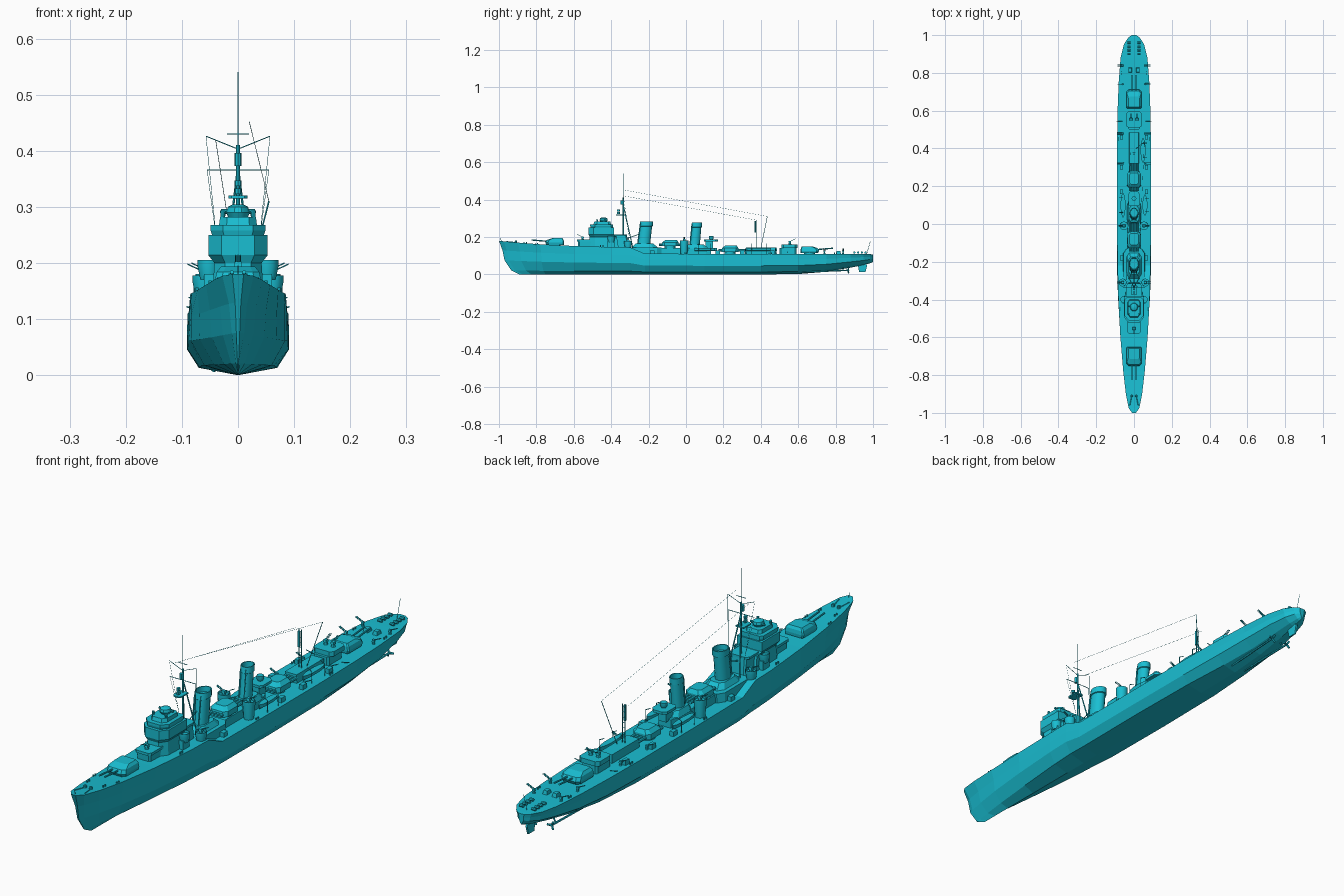
import bpy, bmesh, math
from mathutils import Vector


def loft(name, rings, smooth=False):
    """Skin a list of closed rings and cap both ends."""
    bm = bmesh.new()
    rows = [[bm.verts.new(p) for p in r] for r in rings]
    n = len(rows[0])
    for a, b in zip(rows, rows[1:]):
        for i in range(n):
            bm.faces.new((a[i], a[(i + 1) % n], b[(i + 1) % n], b[i]))
    bm.faces.new(rows[0])
    bm.faces.new(rows[-1])
    bmesh.ops.remove_doubles(bm, verts=bm.verts, dist=1e-5)
    bmesh.ops.recalc_face_normals(bm, faces=bm.faces)
    me = bpy.data.meshes.new(name)
    bm.to_mesh(me)
    bm.free()
    ob = bpy.data.objects.new(name, me)
    bpy.context.collection.objects.link(ob)
    me.materials.append(paint)
    if smooth:
        bpy.context.view_layer.objects.active = ob
        ob.select_set(True)
        bpy.ops.object.shade_smooth_by_angle(angle=math.radians(35))
        ob.select_set(False)
    return ob


def block(name, sections, front=0.0, back=0.0, x=0.0):
    """Stack of chamfered plans; each section is (z, half width, y front, y back)."""
    rings = []
    for z, w, a, b in sections:
        cf, cb, d = 1 - front, 1 - back, (b - a) * 0.45
        rings.append([(x + px, py, z) for px, py in (
            (-w * cf, a), (w * cf, a), (w, a + d * front), (w, b - d * back),
            (w * cb, b), (-w * cb, b), (-w, b - d * back), (-w, a + d * front))])
    return loft(name, rings)


def stack(name, x, y, sections, n=16):
    """Round or oval tower; each section is (z, rx, ry, y shift)."""
    return loft(name, [[(x + rx * math.cos(2 * math.pi * i / n),
                         y + dy + ry * math.sin(2 * math.pi * i / n), z)
                        for i in range(n)] for z, rx, ry, dy in sections], True)


def tube(name, p, q, r, n=6):
    p, q = Vector(p), Vector(q)
    rot = (q - p).to_track_quat('Z', 'Y')
    return loft(name, [[c + rot @ Vector((r * math.cos(2 * math.pi * i / n),
                                          r * math.sin(2 * math.pi * i / n), 0))
                        for i in range(n)] for c in (p, q)])


paint = bpy.data.materials.new("hull_paint")
paint.diffuse_color = (0.01, 0.52, 0.65, 1)

# Hull: y, deck / mid / chine half widths, keel z, deck z
stations = [
    (-1.0, .010, .003, .001, 0, .180), (-.975, .028, .011, .004, 0, .177),
    (-.90, .043, .027, .012, 0, .170), (-.78, .057, .047, .025, 0, .161),
    (-.60, .072, .068, .042, 0, .152), (-.40, .083, .084, .060, 0, .146),
    (-.30, .085, .088, .065, 0, .145), (-.22, .088, .090, .068, 0, .111),
    (.10, .090, .091, .070, 0, .110), (.40, .090, .090, .066, 0, .110),
    (.60, .087, .085, .054, .002, .110), (.75, .081, .076, .040, .014, .110),
    (.88, .071, .060, .028, .036, .110), (.95, .054, .044, .020, .050, .109),
    (.985, .032, .025, .010, .060, .108), (1.0, .012, .009, .004, .066, .107)]
rings = []
for y, dw, mw, cw, kz, dz in stations:
    rake = .11 * max(0, (-.7 - y) / .3)
    h = dz - kz
    half = [(0, kz, 1), (cw, kz + .12 * h, .6), (mw, kz + .42 * h, .27),
            (mw * .7 + dw * .3, kz + .72 * h, .17), (dw, dz, 0)]
    rings.append([(w, y + rake * f, z) for w, z, f in half] +
                 [(-w, y + rake * f, z) for w, z, f in reversed(half[1:])])
loft("hull", rings)

# Rudder, shafts and propellers
block("rudder", [(.014, .003, .925, .96), (.045, .004, .92, .968), (.07, .004, .93, .96)])
for s in (-1, 1):
    tube("propeller_shaft", (s * .03, .62, .012), (s * .036, .87, .022), .004)
    tube("shaft_strut", (s * .035, .84, .02), (s * .02, .84, .05), .003)
    for k in range(3):
        a = k * 2.094
        tube("propeller_blade", (s * .036, .865, .022),
             (s * .036 + .017 * math.cos(a), .87, .022 + .017 * math.sin(a)), .004)


# Main gun turrets
def turret(y, z, d):
    def sec(dz, w, f, b):
        return (z + dz, w, *sorted((y + d * f, y + d * b)))
    fr, bk = (.3, .12) if d < 0 else (.12, .3)
    stack("turret_ring", 0, y, [(z - .01, .03, .03, 0), (z + .008, .03, .03, 0)])
    block("turret_shield", [sec(.006, .038, .046, -.047), sec(.018, .041, .052, -.048),
                            sec(.032, .038, .044, -.046), sec(.042, .030, .014, -.040)], fr, bk)
    for s in (-1, 1):
        tube("turret_barrel", (s * .011, y + d * .03, z + .024),
             (s * .011, y + d * .125, z + .032), .0034, 8)


turret(-.70, .152, -1)
turret(.66, .108, 1)


# Light anti-aircraft guns
def aa_gun(x, y, z, dx, dy, r=.012):
    stack("gun_pedestal", x, y, [(z, r * .7, r * .7, 0), (z + .012, r * .35, r * .35, 0)], 8)
    block("gun_cradle", [(z + .010, r * .6, y - r * .6, y + r * .6),
                         (z + .019, r * .5, y - r * .5, y + r * .5)], x=x)
    for s in (-1, 0, 1):
        ox, oy = s * .004 * dy, s * .004 * dx
        tube("gun_barrel", (x + ox, y + oy, z + .016),
             (x + ox + dx * .03, y + oy + dy * .03, z + .030), .0012, 5)


def tub(name, x, y, z0, z1, r):
    stack(name, x, y, [(z0, r * .75, r * .75, 0), (z1 - .012, r, r, 0), (z1, r, r, 0),
                       (z1, r * .9, r * .9, 0), (z1 - .009, r * .9, r * .9, 0)], 12)


# Bridge and forward gun platform
block("forward_gun_house", [(.14, .028, -.575, -.50), (.176, .030, -.578, -.50)], .2)
block("forward_gun_deck", [(.176, .034, -.582, -.50), (.186, .034, -.582, -.50)], .25)
aa_gun(0, -.553, .184, 0, -1)
block("bridge_base", [(.14, .046, -.52, -.36), (.20, .042, -.515, -.37),
                      (.214, .053, -.522, -.385), (.25, .053, -.522, -.385)], .45)
block("bridge_windows", [(.25, .046, -.51, -.39), (.258, .049, -.512, -.39),
                         (.268, .049, -.512, -.39)], .45, .2)
block("compass_deck", [(.266, .034, -.495, -.40), (.282, .032, -.49, -.405)], .4, .3)
stack("gun_director", 0, -.44, [(.28, .017, .017, 0), (.290, .021, .023, 0),
                                (.300, .018, .02, 0), (.304, .01, .012, 0)], 10)
tube("rangefinder", (-.03, -.435, .292), (.03, -.435, .292), .0045, 8)
block("bridge_rear_house", [(.14, .034, -.375, -.31), (.205, .032, -.375, -.315)], 0, .2)
block("signal_platform", [(.205, .042, -.40, -.315), (.213, .042, -.40, -.315)], 0, .3)
for s in (-1, 1):
    stack("binoculars", s * .027, -.475, [(.28, .004, .004, 0), (.294, .005, .005, 0)], 8)
    tub("bridge_wing_tub", s * .052, -.40, .17, .205, .020)
    tub("forecastle_gun_tub", s * .060, -.31, .14, .178, .021)
    aa_gun(s * .060, -.31, .168, s, 0)
    block("bridge_wing_support", [(.143, .009, -.42, -.38), (.18, .009, -.42, -.38)], x=s * .052)

# Tripod foremast, yards and radar
my = -.335
tube("foremast", (0, my, .14), (0, my, .41), .0035, 8)
tube("topmast", (0, my, .40), (0, my, .54), .0012)
for s in (-1, 1):
    tube("mast_leg", (s * .028, my + .05, .145), (0, my, .37), .0024)
    tube("raised_yard", (0, my, .403), (s * .057, my, .426), .001)
    tube("mast_stay", (s * .055, my, .366), (s * .034, my + .03, .21), .0005, 4)
    tube("halyard", (s * .057, my, .425), (s * .035, my + .03, .21), .0005, 4)
tube("lower_yard", (-.055, my, .366), (.055, my, .366), .0012)
tube("upper_yard", (-.02, my, .43), (.02, my, .43), .0012)
stack("radar_drum", 0, my - .008, [(.373, .006, .008, 0), (.396, .006, .008, 0)], 8)
block("radar_horn_platform", [(.315, .017, -.375, -.325), (.320, .017, -.375, -.325)], .3)
for z in (.328, .342):
    stack("radar_horn", 0, -.362, [(z - .005, .006, .008, 0), (z + .005, .006, .008, 0)], 8)
tube("mast_brace", (0, my, .21), (0, -.42, .175), .002)
tube("funnel_brace", (0, -.395, .165), (0, -.25, .215), .002)

# Midship deckhouses and funnels
block("forward_funnel_house", [(.10, .058, -.32, -.13), (.145, .056, -.32, -.13)], 0, .3)
block("forward_uptake", [(.143, .042, -.29, -.15), (.165, .030, -.268, -.175)], .4, .4)
block("middle_house", [(.10, .034, -.14, .13), (.142, .033, -.14, .13)], 0, .2)
block("after_uptake", [(.138, .036, 0, .12), (.16, .026, .01, .095)], .4, .4)


def funnel(y, z0, z1, rx, ry, lean):
    stack("funnel", 0, y, [(z0, rx, ry, 0), (z1 - .025, rx * .95, ry * .95, lean * .8),
                           (z1 - .023, rx * 1.08, ry * 1.08, lean * .82),
                           (z1, rx * 1.05, ry * 1.02, lean),
                           (z1, rx * .9, ry * .9, lean), (z1 - .02, rx * .85, ry * .85, lean)])
    for s in (-1, 1):
        tube("steam_pipe", (s * rx * .5, y - ry * 1.0, z0), (s * rx * .5, y - ry + lean, z1 - .01), .003)


funnel(-.228, .14, .282, .026, .034, .018)
funnel(.045, .135, .277, .022, .027, .014)


# Torpedo mounts with shields
def torpedo_mount(y, z):
    stack("torpedo_turntable", 0, y, [(z - .01, .03, .03, 0), (z + .008, .03, .03, 0)])
    block("torpedo_shield", [(z + .006, .038, y - .045, y + .045), (z + .026, .037, y - .042, y + .045),
                             (z + .040, .024, y - .025, y + .036)], .35, .35)
    for i in range(4):
        x = -.021 + .014 * i
        tube("torpedo_tube", (x, y - .06, z + .014), (x, y + .09, z + .014), .0062, 8)


torpedo_mount(-.085, .145)
torpedo_mount(.235, .115)

# Midship gun tubs and searchlight platform
for s in (-1, 1):
    tub("midship_gun_tub", s * .053, -.01, .10, .180, .023)
    aa_gun(s * .053, -.01, .17, s, 0)
block("searchlight_house", [(.135, .016, .105, .145), (.178, .016, .105, .145)])
block("searchlight_deck", [(.176, .032, .095, .172), (.186, .032, .095, .172)], .3, .4)
stack("searchlight", 0, .135, [(.185, .008, .008, 0), (.193, .013, .013, 0), (.206, .013, .013, 0)], 10)

# After deckhouses and gun platform
block("torpedo_reload_house", [(.10, .026, .32, .485), (.143, .025, .32, .485)])
block("after_house", [(.10, .033, .50, .59), (.142, .033, .50, .59)], .2, .2)
block("after_gun_deck", [(.142, .043, .51, .595), (.160, .043, .51, .595)], .3, .3)
aa_gun(-.016, .555, .160, 0, 1)
aa_gun(.016, .555, .160, 0, 1)

# After mast, aerials and flagstaff
for s in (-1, 1):
    tube("after_mast_leg", (s * .006, .378, .14), (s * .006, .378, .29), .0018)
for k in range(7):
    z = .16 + .02 * k
    tube("after_mast_rung", (-.006, .378, z), (.006, .378, z), .001, 4)
tube("after_radar", (0, .37, .225), (0, .37, .285), .005)
tube("cargo_boom", (.012, .40, .14), (.055, .435, .31), .0014)
tube("main_aerial", (.02, my, .452), (.055, .435, .31), .0005, 4)
tube("second_aerial", (-.04, my, .42), (-.02, .378, .29), .0005, 4)
tube("flagstaff", (0, .965, .105), (0, .985, .175), .001, 4)


# Ship's boats on davits
def boat(x, y, length):
    rows = []
    for t in (-1, -.75, -.3, .3, .75, 1):
        w = .013 * math.sqrt(1.02 - t * t)
        rows.append([(x + a * w, y + t * length / 2, .124 + b) for a, b in
                     ((0, 0), (.7, .004), (1, .018), (-1, .018), (-.7, .004))])
    loft("ships_boat", rows)
    for t in (-.3, .3):
        dx = math.copysign(.02, x)
        tube("davit", (x + dx, y + t * length, .108), (x + dx, y + t * length, .155), .0015)
        tube("davit_arm", (x + dx, y + t * length, .155), (x, y + t * length, .165), .0015)


boat(-.058, .10, .13)
boat(.058, .10, .11)
boat(.048, .39, .13)

# Deck fittings: bollards, capstans, vents, side guns and stern depth charges
for s in (-1, 1):
    for y, x, z in ((-.86, .034, .166), (-.80, .05, .161), (-.45, .073, .148),
                    (.0, .082, .11), (.45, .082, .11), (.80, .066, .11)):
        for d in (-.006, .006):
            tube("bollard", (s * x, y + d, z - .004), (s * x, y + d, z + .008), .003)
    stack("capstan", s * .012, -.91, [(.165, .007, .007, 0), (.181, .005, .005, 0)], 8)
    tube("anchor_chain", (s * .012, -.91, .171), (s * .022, -.96, .176), .002, 4)
    for y in (-.18, .17, .30, .46):
        block("vent_box", [(.105, .008, y - .012, y + .012), (.128, .008, y - .012, y + .012)], x=s * .066)
    for y in (.32, .48, .74, .84):
        aa_gun(s * .058, y, .109, s, 0, .008)
    tube("outboard_boom", (s * .06, .545, .115), (s * .092, .545, .122), .0015)
    for k in range(4):
        y = .90 + .02 * k
        tube("depth_charge", (s * .018, y, .117), (s * .034, y, .117), .006, 8)
    block("minesweeping_winch", [(.105, .01, .80, .83), (.124, .008, .805, .825)], x=s * .02)
tube("jackstaff", (0, -.985, .176), (0, -.995, .195), .001, 4)
